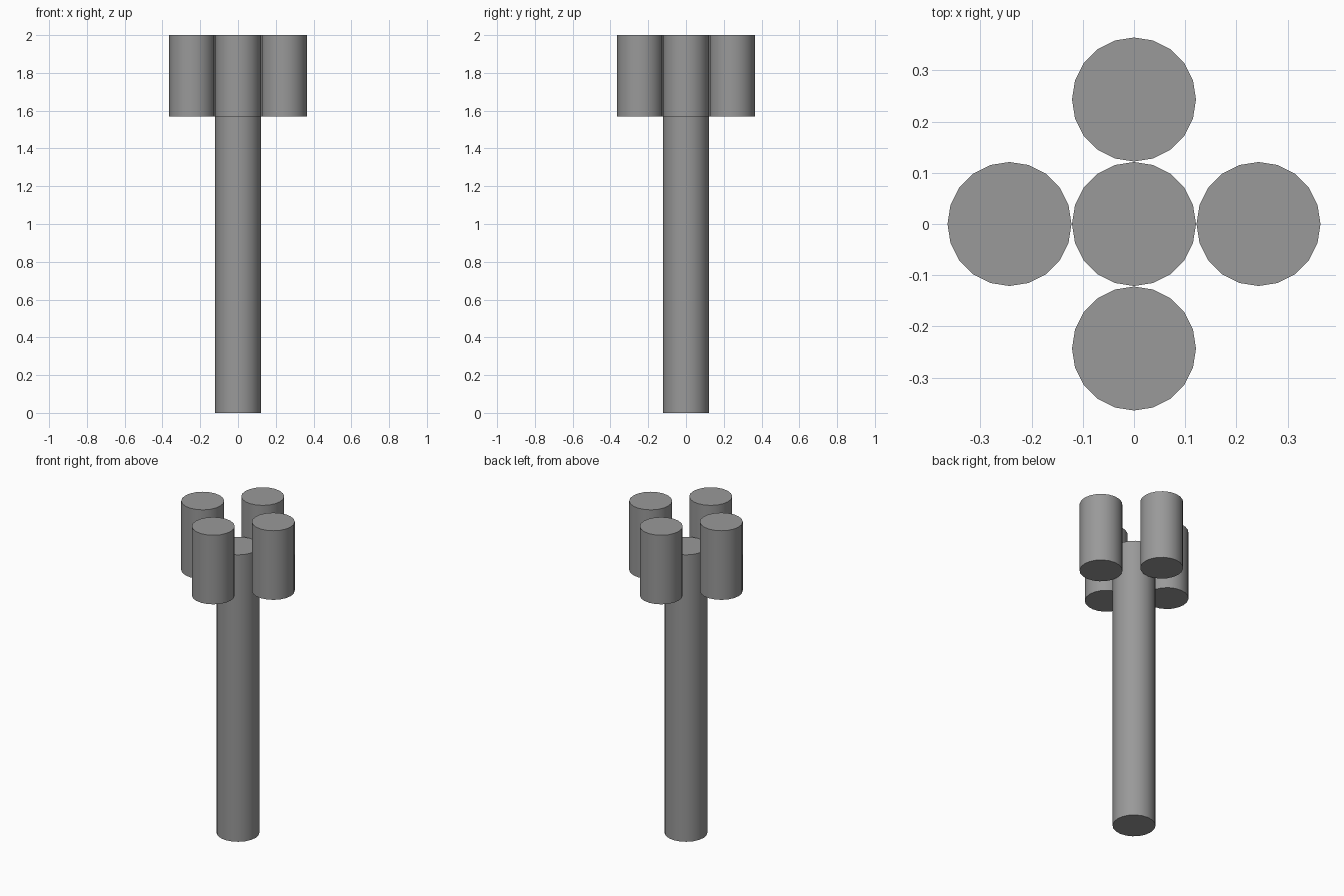
import bpy
import math

if "Cube" in bpy.data.objects:
    bpy.data.objects.remove(bpy.data.objects["Cube"])

R = 0.121        # shared cylinder radius
OFFSET = 0.243   # distance of outer cylinders from the post axis
SIDES = 20

# Dark grey for all parts
dark_grey = bpy.data.materials.new("dark_grey")
dark_grey.diffuse_color = (0.32, 0.32, 0.32, 1)
dark_grey.use_nodes = True
dark_grey.node_tree.nodes["Principled BSDF"].inputs["Base Color"].default_value = dark_grey.diffuse_color


def cylinder(name, x, y, z0, z1):
    bpy.ops.mesh.primitive_cylinder_add(vertices=SIDES, radius=R, depth=z1 - z0,
                                        location=(x, y, (z0 + z1) / 2))
    obj = bpy.context.object
    obj.name = name
    obj.data.materials.append(dark_grey)
    bpy.ops.object.shade_smooth_by_angle(angle=math.radians(30))
    return obj


# Central post, ending halfway up the outer cylinders
cylinder("post", 0, 0, 0, 1.785)

# Four outer cylinders around the top of the post
for name, dx, dy in (("right", 1, 0), ("back", 0, 1), ("left", -1, 0), ("front", 0, -1)):
    cylinder(name + "_cylinder", dx * OFFSET, dy * OFFSET, 1.57, 2.0)
